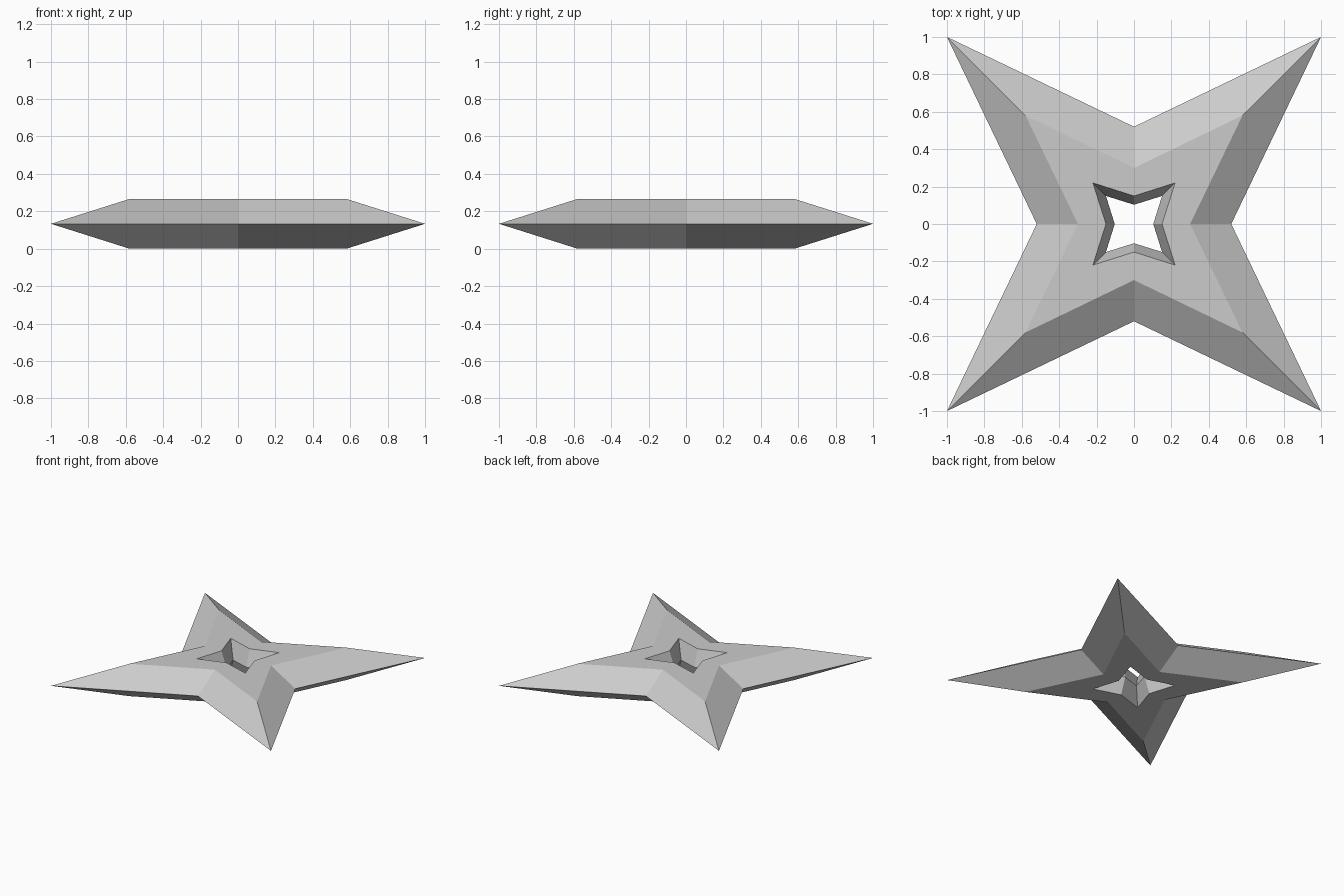
import bpy, bmesh

if "Cube" in bpy.data.objects:
    bpy.data.objects.remove(bpy.data.objects["Cube"])

# Cross-section of the blade ring: (tip coordinate, notch coordinate, height)
PROFILE = [
    (1.00, 0.52, 0.133),   # outer cutting edge
    (0.58, 0.30, 0.266),   # upper bevel
    (0.22, 0.15, 0.266),   # upper rim of hole
    (0.15, 0.103, 0.133),  # waist of hole
    (0.22, 0.15, 0.0),     # lower rim of hole
    (0.58, 0.30, 0.0),     # lower bevel
]


def star_ring(bm, tip, notch, z):
    """Four-pointed star loop with tips on the diagonals."""
    ring = []
    x, y = 1, 0
    for _ in range(4):
        ring.append(bm.verts.new((notch * x, notch * y, z)))
        ring.append(bm.verts.new((tip * (x - y), tip * (x + y), z)))
        x, y = -y, x
    return ring


# Throwing star: bridge the star loops around the closed cross-section
bm = bmesh.new()
rings = [star_ring(bm, *p) for p in PROFILE]
for a, b in zip(rings, rings[1:] + rings[:1]):
    for i in range(8):
        j = (i + 1) % 8
        bm.faces.new((a[i], a[j], b[j], b[i]))
bmesh.ops.recalc_face_normals(bm, faces=bm.faces)

mesh = bpy.data.meshes.new("throwing_star")
bm.to_mesh(mesh)
bm.free()
bpy.context.collection.objects.link(bpy.data.objects.new("throwing_star", mesh))
